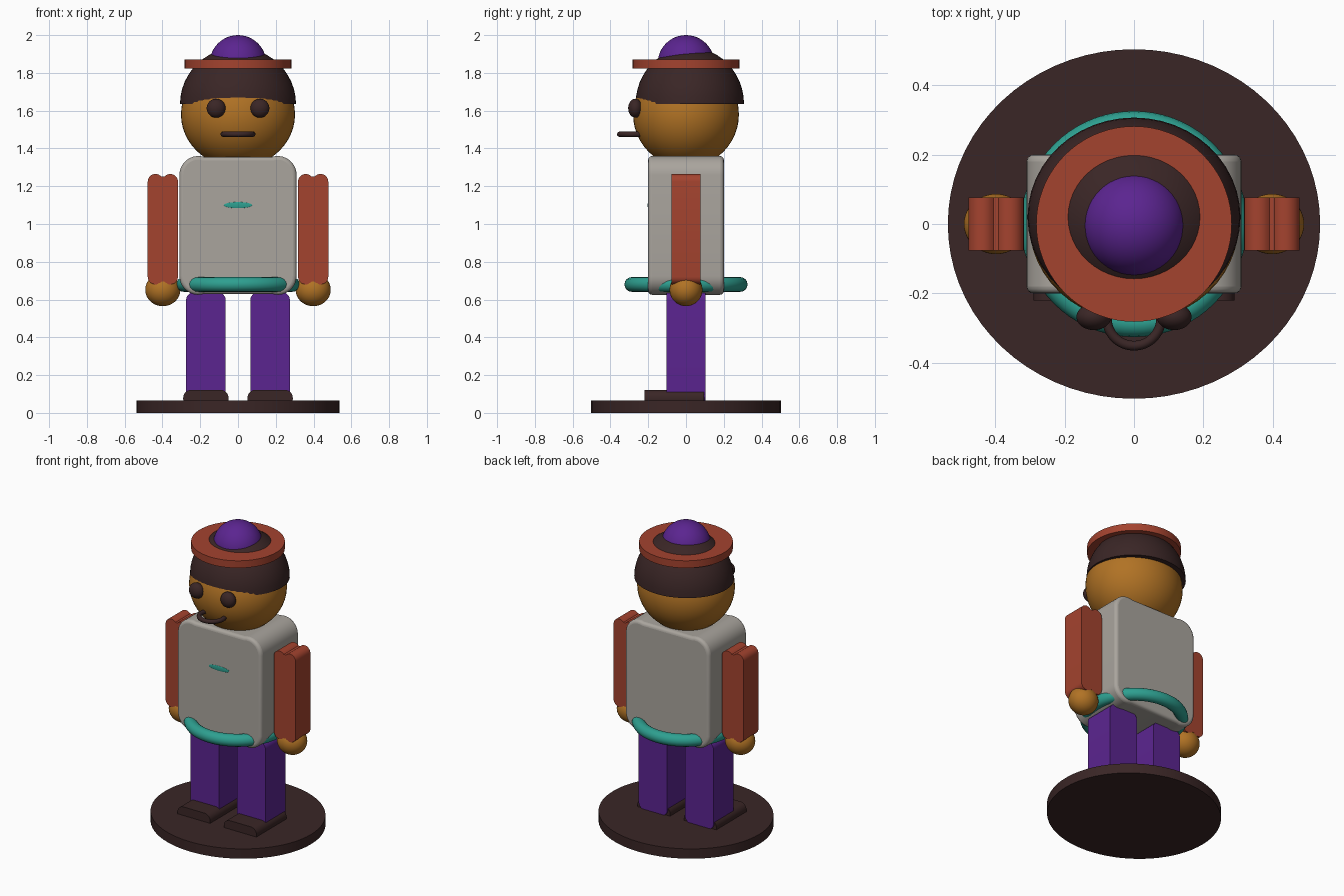
import bpy, bmesh, math

cube = bpy.data.objects.get("Cube")
if cube:
    bpy.data.objects.remove(cube)


def material(name, rgb):
    m = bpy.data.materials.new(name)
    m.use_nodes = True
    m.diffuse_color = (*rgb, 1)
    m.node_tree.nodes["Principled BSDF"].inputs["Base Color"].default_value = (*rgb, 1)
    return m


DARK = material("dark brown", (0.042, 0.019, 0.019))
RED = material("brick red", (0.37, 0.056, 0.028))
PURPLE = material("purple", (0.105, 0.018, 0.28))
GREY = material("warm grey", (0.40, 0.375, 0.34))
SKIN = material("ochre", (0.44, 0.17, 0.018))
TEAL = material("teal", (0.027, 0.35, 0.28))


def finish(obj, name, mat):
    obj.name = obj.data.name = name
    obj.data.materials.append(mat)
    bpy.ops.object.select_all(action="DESELECT")
    obj.select_set(True)
    bpy.context.view_layer.objects.active = obj
    bpy.ops.object.shade_smooth_by_angle(angle=math.radians(35))
    return obj


def ellipsoid(name, mat, loc, radii):
    bpy.ops.mesh.primitive_uv_sphere_add(segments=48, ring_count=24, location=loc)
    obj = bpy.context.object
    obj.scale = radii
    return finish(obj, name, mat)


def disc(name, mat, z0, z1, rx, ry):
    bpy.ops.mesh.primitive_cylinder_add(vertices=72, radius=1, depth=1,
                                        location=(0, 0, (z0 + z1) / 2))
    obj = bpy.context.object
    obj.scale = (rx, ry, z1 - z0)
    return finish(obj, name, mat)


def ring(name, mat, loc, major, minor):
    bpy.ops.mesh.primitive_torus_add(location=loc, major_radius=major, minor_radius=minor,
                                     major_segments=72, minor_segments=16)
    return finish(bpy.context.object, name, mat)


def slab(name, mat, cx, width, z, y, radius, sweep=90, bevel=0):
    """Rounded outline in x and z, extruded along y; a sweep over 90 dips between corners."""
    w, h, mid = width / 2 - radius, (z[1] - z[0]) / 2 - radius, (z[0] + z[1]) / 2
    arc = [math.radians(sweep) * i / 10 for i in range(11)]
    quarter = [(w + radius * math.cos(a), h + radius * math.sin(a)) for a in arc]
    outline = quarter + [(-px, pz) for px, pz in reversed(quarter)]
    outline += [(-px, -pz) for px, pz in outline]
    bm = bmesh.new()
    face = bm.faces.new([bm.verts.new((cx + px, y[0], mid + pz)) for px, pz in outline])
    new = bmesh.ops.extrude_face_region(bm, geom=[face])["geom"]
    moved = [v for v in new if isinstance(v, bmesh.types.BMVert)]
    bmesh.ops.translate(bm, verts=moved, vec=(0, y[1] - y[0], 0))
    bmesh.ops.recalc_face_normals(bm, faces=bm.faces)
    mesh = bpy.data.meshes.new(name)
    bm.to_mesh(mesh)
    bm.free()
    obj = bpy.data.objects.new(name, mesh)
    bpy.context.collection.objects.link(obj)
    finish(obj, name, mat)
    if bevel:
        mod = obj.modifiers.new("soft rim", "BEVEL")
        mod.width, mod.segments = bevel, 4
        mod.limit_method, mod.angle_limit = "ANGLE", math.radians(60)
    return obj


# Stand, torso and belt
disc("base", DARK, 0, 0.065, 0.537, 0.504)
slab("torso", GREY, 0, 0.62, (0.625, 1.36), (-0.2, 0.2), 0.1, sweep=108, bevel=0.02)
ring("belt", TEAL, (0, 0, 0.68), 0.287, 0.039)
ellipsoid("chest_badge", TEAL, (0, -0.2, 1.1), (0.075, 0.003, 0.016))

# Limbs on both sides
for side, s in (("left", 1), ("right", -1)):
    slab(side + "_shoe", DARK, 0.17 * s, 0.24, (0.03, 0.122), (-0.22, 0.095), 0.043)
    slab(side + "_leg", PURPLE, 0.17 * s, 0.21, (0.06, 0.64), (-0.104, 0.104), 0.045)
    slab(side + "_arm", RED, 0.398 * s, 0.16, (0.68, 1.265), (-0.077, 0.077), 0.041, sweep=140)
    ellipsoid(side + "_hand", SKIN, (0.398 * s, 0, 0.652), (0.093, 0.087, 0.087))
    ellipsoid(side + "_eye", DARK, (0.116 * s, -0.268, 1.613), (0.05, 0.038, 0.05))

# Head and mouth
ellipsoid("head", SKIN, (0, 0, 1.58), (0.302, 0.28, 0.28))
ring("mouth", DARK, (0, -0.273, 1.475), 0.078, 0.014)

# Hair: the upper half of an ellipsoid with a flat closed underside
hair = ellipsoid("hair", DARK, (0, 0.02, 1.635), (0.307, 0.287, 0.3))
bm = bmesh.new()
bm.from_mesh(hair.data)
bmesh.ops.bisect_plane(bm, geom=bm.verts[:] + bm.edges[:] + bm.faces[:], dist=0.0001,
                       plane_co=(0, 0, 0), plane_no=(0, 0, -1), clear_outer=True)
bmesh.ops.holes_fill(bm, edges=[e for e in bm.edges if e.is_boundary])
bmesh.ops.recalc_face_normals(bm, faces=bm.faces)
bm.to_mesh(hair.data)
bm.free()
finish_mats = hair.data.materials
finish_mats.clear()
finish(hair, "hair", DARK)

# Hat
disc("hat_brim", RED, 1.822, 1.87, 0.282, 0.282)
ellipsoid("hat_dome", PURPLE, (0, 0, 1.85), (0.15, 0.15, 0.15))
